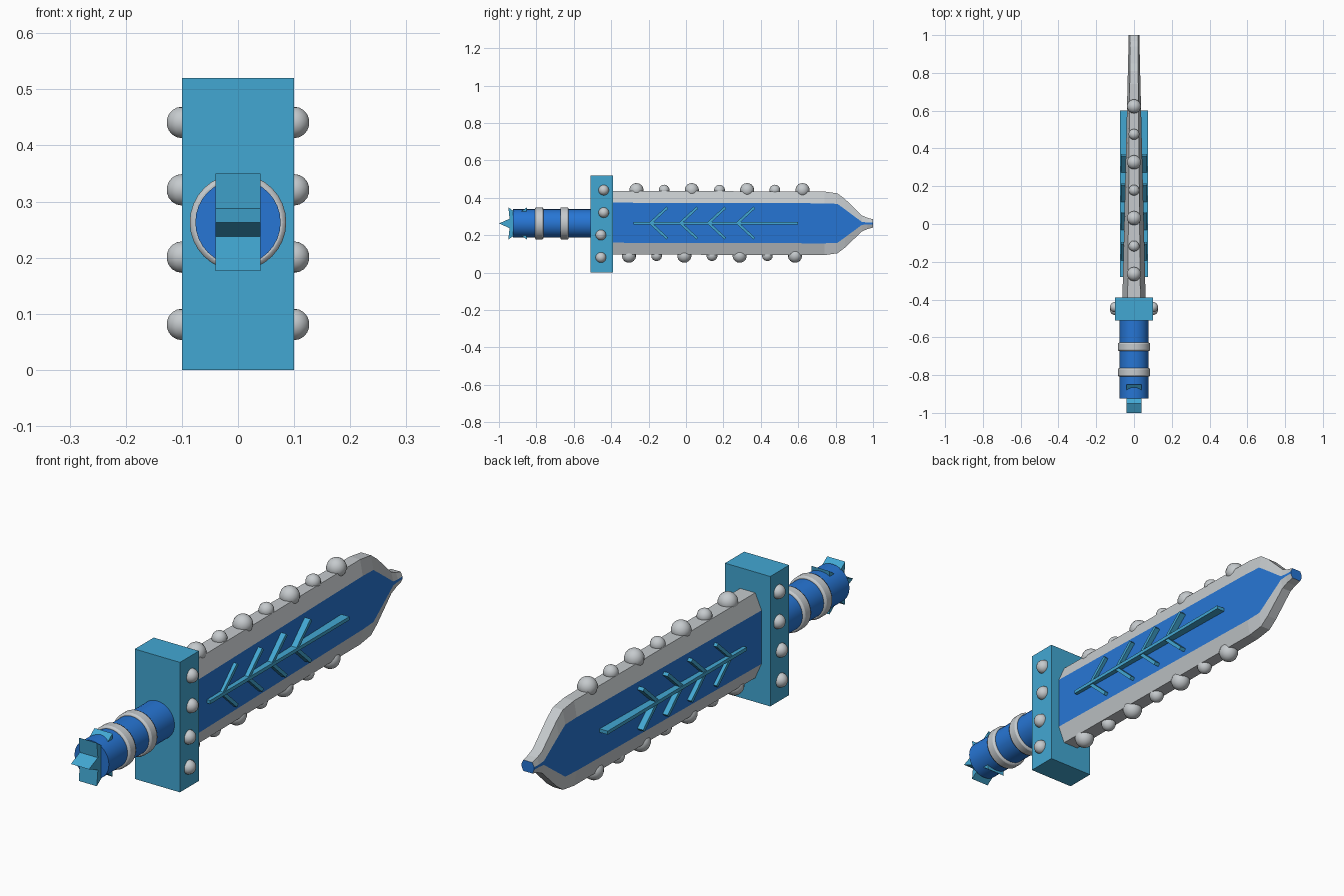
import bpy, bmesh, math
from mathutils import Matrix, Vector

if "Cube" in bpy.data.objects:
    bpy.data.objects.remove(bpy.data.objects["Cube"])

ZC = 0.263  # height of the sword's long axis


def material(name, rgb):
    m = bpy.data.materials.new(name)
    m.diffuse_color = (*rgb, 1)
    m.use_nodes = True
    m.node_tree.nodes["Principled BSDF"].inputs["Base Color"].default_value = m.diffuse_color
    return m


BLUE = material("deep blue", (0.02, 0.18, 0.66))
LIGHT = material("light blue", (0.055, 0.39, 0.65))
SILVER = material("silver", (0.56, 0.59, 0.61))


def finish(bm, name, *mats, smooth=False, bevel=0):
    bmesh.ops.recalc_face_normals(bm, faces=bm.faces)
    me = bpy.data.meshes.new(name)
    bm.to_mesh(me)
    bm.free()
    ob = bpy.data.objects.new(name, me)
    bpy.context.collection.objects.link(ob)
    for m in mats:
        me.materials.append(m)
    if bevel:
        mod = ob.modifiers.new("bevel", 'BEVEL')
        mod.width, mod.segments, mod.limit_method = bevel, 2, 'ANGLE'
    if smooth:
        bpy.ops.object.select_all(action='DESELECT')
        ob.select_set(True)
        bpy.context.view_layer.objects.active = ob
        bpy.ops.object.shade_smooth_by_angle(angle=math.radians(40))
    return ob


def add_box(bm, centre, size, tilt=0):
    mat = Matrix.Translation(centre) @ Matrix.Rotation(tilt, 4, 'X') @ Matrix.Diagonal((*size, 1))
    bmesh.ops.create_cube(bm, size=1, matrix=mat)


def cylinder_y(name, radius, y0, y1, mat, bevel=0):
    bm = bmesh.new()
    m = Matrix.Translation((0, (y0 + y1) / 2, ZC)) @ Matrix.Rotation(math.pi / 2, 4, 'X')
    bmesh.ops.create_cone(bm, cap_ends=True, segments=32, radius1=radius, radius2=radius,
                          depth=y1 - y0, matrix=m)
    return finish(bm, name, mat, smooth=True, bevel=bevel)


def spheres(name, items):
    bm = bmesh.new()
    for pos, r in items:
        bmesh.ops.create_uvsphere(bm, u_segments=14, v_segments=9, radius=r,
                                  matrix=Matrix.Translation(pos))
    return finish(bm, name, SILVER, smooth=True)


# Guard block
bm = bmesh.new()
add_box(bm, (0, -0.45, 0.26), (0.2, 0.12, 0.52))
finish(bm, "guard", LIGHT)

# Guard studs on both ends
spheres("guard_studs", [((s * 0.1, y, z), 0.028) for s in (-1, 1)
                        for y, z in ((-0.44, 0.441), (-0.44, 0.321), (-0.455, 0.201), (-0.455, 0.081))])

# Handle and its two rings
cylinder_y("handle", 0.076, -0.925, -0.48, BLUE)
for i, y in enumerate((-0.785, -0.65)):
    cylinder_y(f"handle_ring_{i + 1}", 0.086, y - 0.022, y + 0.022, SILVER, bevel=0.007)

# Pommel: six-pointed star extruded across the handle end
bm = bmesh.new()
pts = []
for i in range(12):
    r, a = (0.1 if i % 2 == 0 else 0.05), math.pi * i / 6
    pts.append(bm.verts.new((-0.04, -0.9 + r * math.cos(a), ZC + r * math.sin(a))))
face = bm.faces.new(pts)
ext = bmesh.ops.extrude_face_region(bm, geom=[face])
bmesh.ops.translate(bm, vec=(0.08, 0, 0), verts=[v for v in ext["geom"] if isinstance(v, bmesh.types.BMVert)])
finish(bm, "pommel_star", LIGHT)

# Blade: eight-sided sections (y, edge height, flat height) lofted to the tip
stations = [(-0.42, 0.170, 0.107), (0.74, 0.170, 0.107), (0.81, 0.160, 0.104), (0.85, 0.130, 0.075),
            (0.94, 0.043, 0.008), (0.97, 0.030, 0.005), (1.0, 0.022, 0.005)]
bm = bmesh.new()
rings = []
for y, H, h in stations:
    k = (y + 0.42) / 1.42
    t, e = 0.062 - 0.034 * k, 0.034 - 0.014 * k
    zc = ZC + 0.004 * (1 - k)
    sec = [(e, H), (t, h), (t, -h), (e, -H), (-e, -H), (-t, -h), (-t, h), (-e, H)]
    rings.append([bm.verts.new((x, y, zc + z)) for x, z in sec])
for a, b in zip(rings, rings[1:]):
    for i in range(8):
        j = (i + 1) % 8
        f = bm.faces.new((a[i], a[j], b[j], b[i]))
        f.material_index = 1 if i in (1, 5) else 0  # blue flats, silver bevels
bm.faces.new(rings[0])
bm.faces.new(rings[-1]).material_index = 1
finish(bm, "blade", SILVER, BLUE)

# Beads along both blade edges, alternating large and small
spheres("blade_edge_beads", [((0, y0 + i * 0.148, z), 0.038 if i % 2 == 0 else 0.029)
                             for y0, z in ((-0.265, 0.441), (-0.305, 0.091)) for i in range(7)])

# Raised vein pattern running through the blade
bm = bmesh.new()
add_box(bm, (0, 0.16, ZC + 0.002), (0.146, 0.88, 0.014))
for y in (-0.19, -0.03, 0.12, 0.275):
    for s in (-1, 1):
        d = Vector((0, 0.09, s * 0.083))
        add_box(bm, Vector((0, y, ZC + 0.002)) + d / 2, (0.138, d.length, 0.014), math.atan2(d.z, d.y))
finish(bm, "blade_veins", LIGHT)
